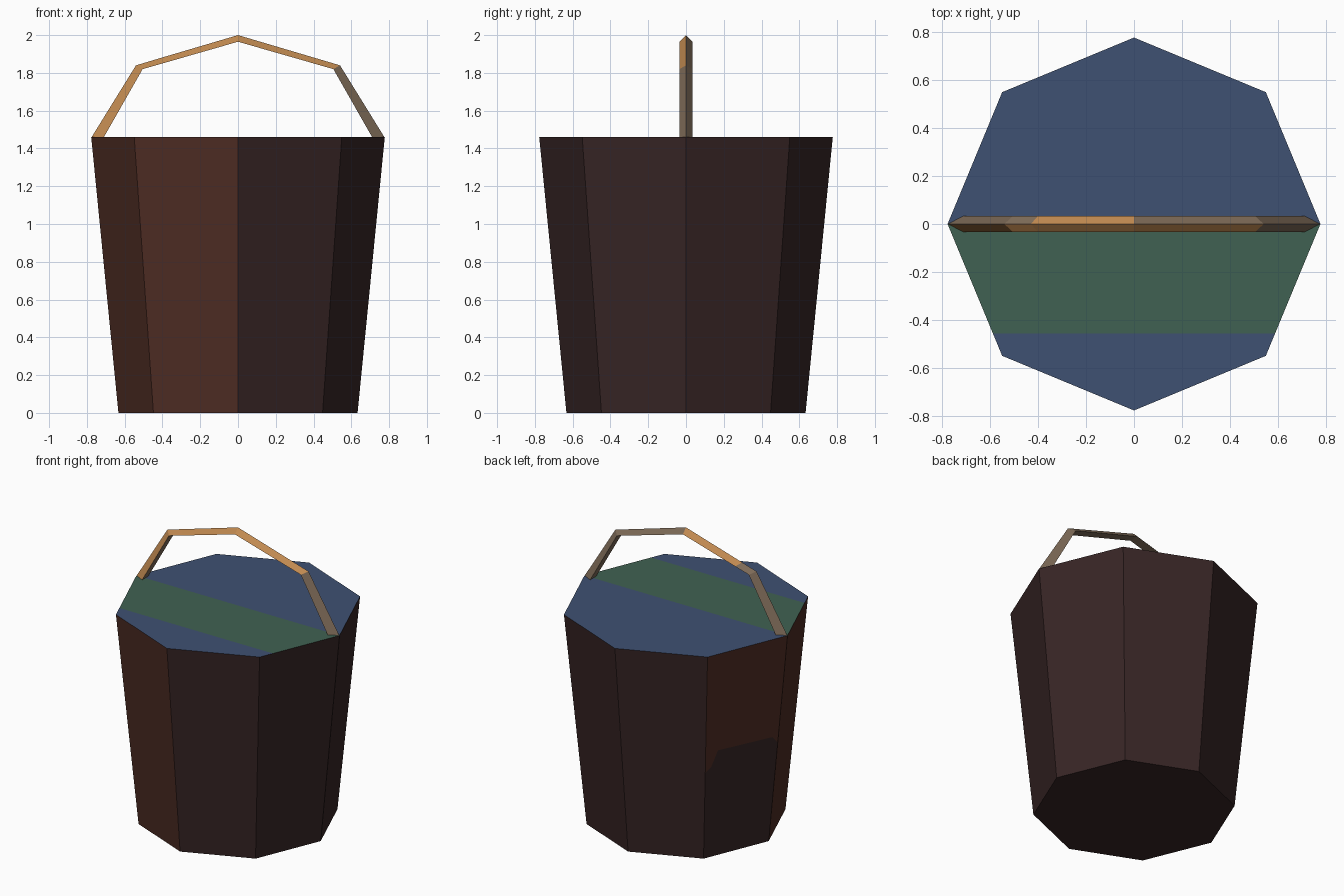
import bpy, bmesh, math

if "Cube" in bpy.data.objects:
    bpy.data.objects.remove(bpy.data.objects["Cube"])


def material(name, hex_code):
    def linear(c):
        return c / 12.92 if c <= 0.04045 else ((c + 0.055) / 1.055) ** 2.4
    m = bpy.data.materials.new(name)
    rgb = [int(hex_code[i:i + 2], 16) / 255 for i in (0, 2, 4)]
    m.diffuse_color = (*[linear(c) for c in rgb], 1)
    m.use_nodes = True
    m.node_tree.nodes["Principled BSDF"].inputs["Base Color"].default_value = m.diffuse_color
    return m


DARK = material("dark wood", "372525")
RED = material("red brown wood", "4F2D24")
BLUE = material("blue", "3F5172")
GREEN = material("green", "406152")
ORANGE = material("orange wood", "C08950")
GREY = material("grey wood", "7D6A57")

HEIGHT, R_TOP, R_BOTTOM, SIDES = 1.46, 0.777, 0.633, 8


def finish(bm, name, mats):
    bmesh.ops.recalc_face_normals(bm, faces=bm.faces[:])
    mesh = bpy.data.meshes.new(name)
    bm.to_mesh(mesh)
    bm.free()
    for m in mats:
        mesh.materials.append(m)
    obj = bpy.data.objects.new(name, mesh)
    bpy.context.collection.objects.link(obj)
    return obj


def corner(i, z):
    r = R_BOTTOM + (R_TOP - R_BOTTOM) * z / HEIGHT
    a = 2 * math.pi * i / SIDES
    return (r * math.cos(a), r * math.sin(a), z)


def on_side(i, u, z):
    p, q = corner(i, z), corner(i + 1, z)
    return [a + (b - a) * u for a, b in zip(p, q)]


# Bucket wall and base; the two front-left sides are red brown
bm = bmesh.new()


def add_face(points, mat):
    f = bm.faces.new([bm.verts.new(p) for p in points])
    f.material_index = mat


add_face([corner(i, 0) for i in range(SIDES)], 0)
patch = [(0, 0.62), (0.08, 0.65), (0.17, 0.76), (0.92, 0.75), (1, 0.70)]
for i in range(SIDES):
    if i == 3:  # side with a dark lower patch
        edge = [on_side(i, u, z) for u, z in patch]
        add_face([corner(i + 1, 0), corner(i, 0)] + edge, 0)
        add_face([corner(i + 1, HEIGHT), corner(i, HEIGHT)] + edge, 1)
    else:
        add_face([corner(i, 0), corner(i + 1, 0),
                  corner(i + 1, HEIGHT), corner(i, HEIGHT)], 1 if i in (4, 5) else 0)
bmesh.ops.remove_doubles(bm, verts=bm.verts[:], dist=1e-4)
finish(bm, "bucket", [DARK, RED])

# Flat contents, cut into a green band between blue areas
bm = bmesh.new()
bm.faces.new([bm.verts.new(corner(i, HEIGHT)) for i in range(SIDES)])
for y in (0, -0.457):
    bmesh.ops.bisect_plane(bm, geom=bm.verts[:] + bm.edges[:] + bm.faces[:],
                           plane_co=(0, y, 0), plane_no=(0, 1, 0))
for f in bm.faces:
    f.material_index = 1 if -0.457 < f.calc_center_median().y < 0 else 0
    f.normal_update()
    if f.normal.z < 0:
        f.normal_flip()
finish(bm, "contents", [BLUE, GREEN])

# Handle: triangular section with the ridge outward
outer = [(-0.775, 1.46), (-0.54, 1.84), (-0.43, 1.873), (0, 2.0), (0.54, 1.84), (0.775, 1.46)]
inner = [(-0.71, 1.46), (-0.505, 1.82), (-0.40, 1.85), (0, 1.965), (0.505, 1.82), (0.71, 1.46)]
bm = bmesh.new()
rings = [[bm.verts.new((ox, 0, oz)), bm.verts.new((ix, -0.034, iz)), bm.verts.new((ix, 0.034, iz))]
         for (ox, oz), (ix, iz) in zip(outer, inner)]
for s in range(len(rings) - 1):
    a, b = rings[s], rings[s + 1]
    for k in range(3):
        n = (k + 1) % 3
        f = bm.faces.new([a[k], a[n], b[n], b[k]])
        front_orange = k == 0 and s < 4
        back_orange = k == 2 and s == 2
        f.material_index = 1 if front_orange or back_orange else 0
bm.faces.new(rings[0])
bm.faces.new(rings[-1])
finish(bm, "handle", [GREY, ORANGE])
